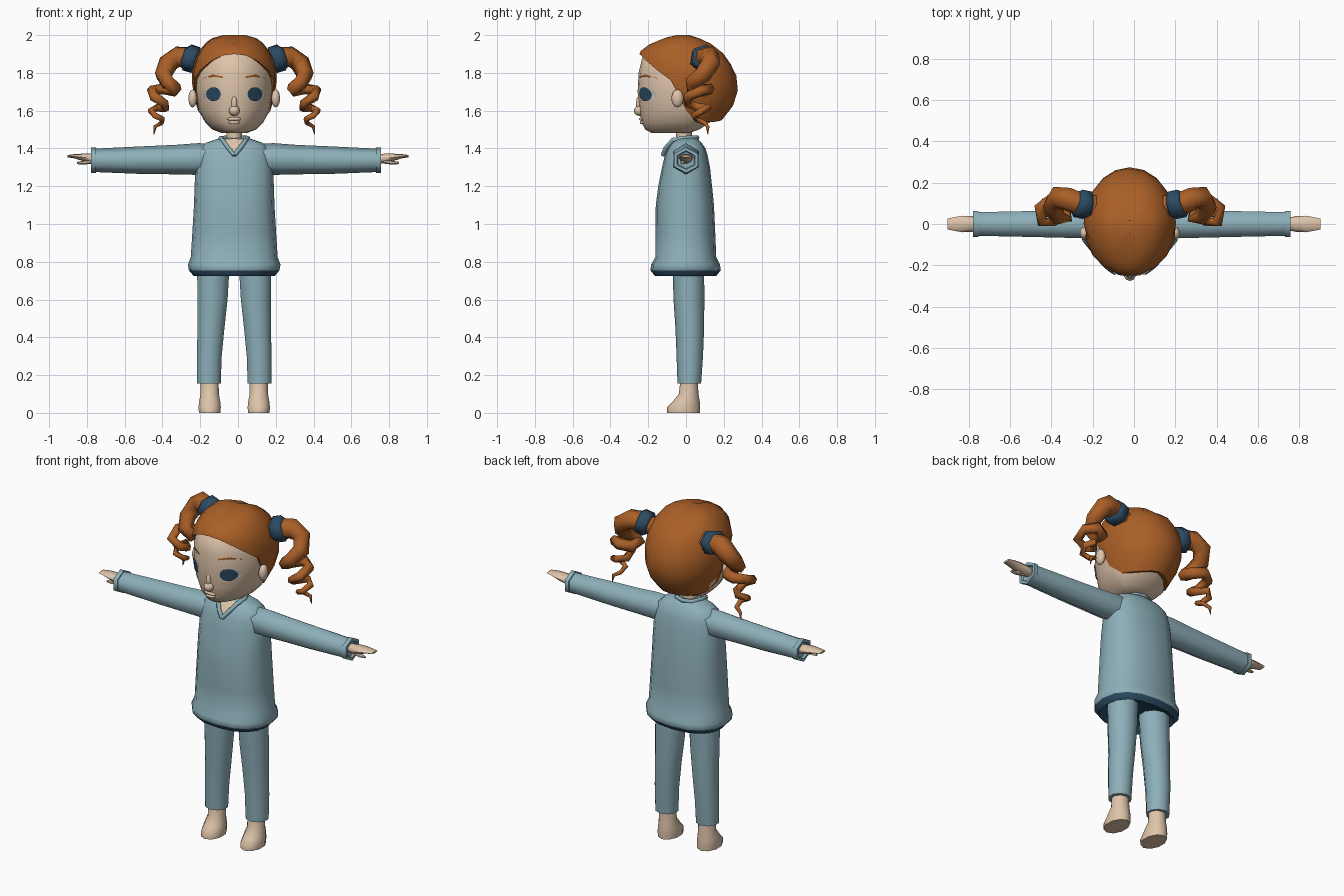
import bpy, bmesh, math
from mathutils import Vector

MID = -0.02  # body midline


def material(name, rgb):
    m = bpy.data.materials.new(name)
    m.diffuse_color = (*rgb, 1)
    return m


SKIN = material("skin", (0.73, 0.55, 0.40))
CLOTH = material("pale_blue_cloth", (0.265, 0.43, 0.485))
NAVY = material("navy_trim", (0.025, 0.07, 0.125))
HAIR = material("ginger_hair", (0.40, 0.115, 0.02))
WHITE = material("eye_white", (0.62, 0.60, 0.57))


def build(name, rings, mat, caps=(True, True), mid=MID, angle=65, trim=None):
    """Skin closed rings of points; trim = (height, material) recolours lower faces."""
    bm = bmesh.new()
    rows = [[bm.verts.new((p[0] + mid, p[1], p[2])) for p in r] for r in rings]
    n = len(rows[0])
    for a, b in zip(rows, rows[1:]):
        for i in range(n):
            j = (i + 1) % n
            bm.faces.new((a[i], a[j], b[j], b[i]))
    if caps[0]:
        bm.faces.new(rows[0])
    if caps[1]:
        bm.faces.new(rows[-1])
    bmesh.ops.recalc_face_normals(bm, faces=bm.faces)
    return finish(name, bm, mat, angle, trim)


def finish(name, bm, mat, angle=65, trim=None):
    me = bpy.data.meshes.new(name)
    bm.to_mesh(me)
    bm.free()
    me.materials.append(mat)
    if trim:
        me.materials.append(trim[1])
    for p in me.polygons:
        p.use_smooth = True
        if trim and p.center.z < trim[0]:
            p.material_index = 1
    me.set_sharp_from_angle(angle=math.radians(angle))
    ob = bpy.data.objects.new(name, me)
    bpy.context.collection.objects.link(ob)
    return ob


def sample(prof, z):
    """Interpolate (half width, front depth, back depth) at height z."""
    z = min(max(z, prof[0][0]), prof[-1][0])
    for a, b in zip(prof, prof[1:]):
        if z <= b[0]:
            t = (z - a[0]) / (b[0] - a[0])
            return [u + (v - u) * t for u, v in zip(a[1:], b[1:])]


def surf(prof, th, z, e=2.0):
    hw, yf, yb = sample(prof, z)
    s, c = math.sin(th), math.cos(th)
    x = hw * math.copysign(abs(s) ** (2 / e), s)
    y = -math.copysign(abs(c) ** (2 / e), c) * (yf if c > 0 else yb)
    return (x, y, z)


def angles(n):
    return [2 * math.pi * i / n for i in range(n)]


def plate(name, outline, prof, mat, off, e=2.0):
    """Thin plate following the front of a lofted body."""
    bm = bmesh.new()

    def vert(x, z):
        hw, yf, _ = sample(prof, z)
        y = -yf * max(0, 1 - (abs(x) / hw) ** e) ** (1 / e)
        return bm.verts.new((x + MID, y - off, z))
    vs = [vert(x, z) for x, z in outline]
    n = len(vs)
    c = vert(sum(p[0] for p in outline) / n, sum(p[1] for p in outline) / n)
    for i in range(n):
        bm.faces.new((c, vs[i], vs[(i + 1) % n]))
    bmesh.ops.recalc_face_normals(bm, faces=bm.faces)
    if sum(f.normal.y for f in bm.faces) > 0:
        bmesh.ops.reverse_faces(bm, faces=bm.faces)
    return finish(name, bm, mat)


def tube(name, pts, radii, mat, sides=6, closed_ends=(True, True)):
    pts = [Vector(p) for p in pts]
    up, rings = Vector((0, 0.2, 1)), []
    for i, p in enumerate(pts):
        t = (pts[min(i + 1, len(pts) - 1)] - pts[max(i - 1, 0)]).normalized()
        up = (up - t * up.dot(t)).normalized()
        w = t.cross(up)
        rings.append([p + (up * math.cos(a) + w * math.sin(a)) * radii[i] for a in angles(sides)])
    return build(name, rings, mat, closed_ends)


def ball(name, loc, scale, mat):
    bm = bmesh.new()
    bmesh.ops.create_uvsphere(bm, u_segments=10, v_segments=7, radius=1)
    for v in bm.verts:
        v.co = Vector((v.co.x * scale[0] + loc[0] + MID, v.co.y * scale[1] + loc[1], v.co.z * scale[2] + loc[2]))
    return finish(name, bm, mat)


# Tunic with navy hem: (z, half width, front depth, back depth)
TORSO = [(0.725, 0.215, 0.165, 0.16), (0.755, 0.24, 0.188, 0.184), (0.785, 0.245, 0.185, 0.18),
         (0.825, 0.23, 0.162, 0.16), (0.95, 0.222, 0.162, 0.155), (1.1, 0.213, 0.16, 0.148),
         (1.2, 0.21, 0.147, 0.138), (1.3, 0.205, 0.127, 0.127), (1.365, 0.195, 0.112, 0.114),
         (1.40, 0.183, 0.097, 0.103), (1.43, 0.15, 0.075, 0.083), (1.455, 0.075, 0.05, 0.058)]
rings = [[surf(TORSO, a, r[0], 2.4) for a in angles(16)] for r in TORSO]
inner = [(x * 0.9, y * 0.9, 0.755) for x, y, z in rings[0]]
build("tunic", [inner] + rings, CLOTH, trim=(0.765, NAVY))

# Neck, open neckline and collar
build("neck", [[(0.042 * math.sin(a), -0.01 - 0.042 * math.cos(a), z) for a in angles(10)]
               for z in (1.40, 1.53)], SKIN)
plate("neckline_skin", [(0, 1.368), (0.026, 1.40), (0.05, 1.45), (0, 1.452), (-0.05, 1.45), (-0.026, 1.40)],
      TORSO, SKIN, 0.009, 2.4)
half = [(0, -0.122, 1.365), (0.03, -0.108, 1.40), (0.062, -0.07, 1.445), (0.072, -0.01, 1.455), (0.05, 0.045, 1.457)]
path = half + [(0, 0.06, 1.457)] + [(-x, y, z) for x, y, z in reversed(half)]
tube("collar", path, [0.012] * len(path), CLOTH)

# Head
HEAD = [(1.483, 0.07, 0.185, 0.02), (1.50, 0.115, 0.215, 0.07), (1.54, 0.155, 0.236, 0.13),
        (1.60, 0.188, 0.246, 0.185), (1.70, 0.205, 0.256, 0.22), (1.80, 0.206, 0.251, 0.22),
        (1.88, 0.183, 0.232, 0.19), (1.95, 0.12, 0.14, 0.10)]
build("head", [[surf(HEAD, a, r[0]) for a in angles(24)] for r in HEAD], SKIN)
ball("nose", (0, -0.246, 1.60), (0.03, 0.03, 0.028), SKIN)
ball("nose_bridge", (0, -0.246, 1.635), (0.016, 0.019, 0.045), SKIN)
ball("upper_lip", (0, -0.235, 1.556), (0.04, 0.013, 0.01), SKIN)
ball("lower_lip", (0, -0.232, 1.538), (0.032, 0.013, 0.01), SKIN)

# Hair cap: lower edge follows the hairline from forehead to nape
HAIRP = [(1.53, 0.15, 0.10, 0.17), (1.60, 0.192, 0.2, 0.24), (1.70, 0.22, 0.25, 0.275),
         (1.80, 0.226, 0.262, 0.265), (1.88, 0.205, 0.256, 0.225), (1.92, 0.183, 0.237, 0.19),
         (1.96, 0.15, 0.18, 0.13), (1.985, 0.115, 0.12, 0.07), (2.0, 0.06, 0.05, 0.02)]
EDGE = [1.90, 1.892, 1.862, 1.815, 1.76, 1.60, 1.545, 1.54, 1.54, 1.545, 1.55]
N = 20
edge = [EDGE[min(i, N - i)] for i in range(N)]
rings = []
for t in (0, 0.17, 0.35, 0.52, 0.68, 0.8, 0.9, 0.96, 1):
    rings.append([surf(HAIRP, a, zb + (2.0 - zb) * t) for a, zb in zip(angles(N), edge)])
for r in rings[4:]:  # shallow centre parting
    for i in (0, N // 2):
        x, y, z = r[i]
        r[i] = (x, y, z - 0.01)
rim = [(x * 0.88, y * 0.88, z + 0.005) for x, y, z in rings[0]]
build("hair_cap", [rim] + rings, HAIR, caps=(False, True), angle=50)

# Pigtail spiral: (x, y, z, radius)
CURL = [(0.17, 0.085, 1.86, 0.055), (0.24, 0.095, 1.88, 0.058), (0.30, 0.12, 1.885, 0.058),
        (0.35, 0.13, 1.85, 0.054), (0.375, 0.09, 1.79, 0.047), (0.35, 0.03, 1.745, 0.04),
        (0.31, 0.03, 1.715, 0.035), (0.32, 0.09, 1.705, 0.033), (0.38, 0.12, 1.715, 0.031),
        (0.435, 0.08, 1.705, 0.029), (0.425, 0.01, 1.675, 0.027), (0.37, 0.01, 1.64, 0.025),
        (0.365, 0.07, 1.615, 0.023), (0.405, 0.115, 1.615, 0.021), (0.44, 0.085, 1.60, 0.019),
        (0.42, 0.04, 1.575, 0.017), (0.38, 0.055, 1.555, 0.015), (0.385, 0.1, 1.535, 0.013),
        (0.42, 0.115, 1.515, 0.010), (0.425, 0.115, 1.475, 0.002)]

# Sleeve and hand along x: (x, centre y, half y, centre z, half z)
SLEEVE = [(0.13, 0, 0.08, 1.345, 0.08), (0.20, 0, 0.08, 1.344, 0.084), (0.32, 0, 0.077, 1.341, 0.078),
          (0.50, 0, 0.072, 1.338, 0.073), (0.745, 0, 0.066, 1.337, 0.062)]
CUFF = [(0.742, 0, 0.06, 1.338, 0.058), (0.742, 0, 0.073, 1.338, 0.068), (0.768, 0, 0.073, 1.338, 0.068),
        (0.768, 0, 0.055, 1.338, 0.05), (0.755, 0, 0.05, 1.338, 0.045)]
HAND = [(0.745, 0, 0.03, 1.345, 0.025), (0.785, 0, 0.038, 1.348, 0.025), (0.83, 0, 0.04, 1.354, 0.018),
        (0.87, 0, 0.033, 1.359, 0.011), (0.903, 0, 0.026, 1.359, 0.006)]
THUMB = [(0.77, -0.012, 0.018, 1.334, 0.014), (0.82, -0.018, 0.014, 1.324, 0.01), (0.853, -0.018, 0.008, 1.323, 0.006)]
# Leg and foot along z: (z, centre x, half x, front y, back y)
LEG = [(0.155, 0.134, 0.066, -0.045, 0.08), (0.30, 0.132, 0.069, -0.05, 0.09), (0.45, 0.123, 0.075, -0.056, 0.096),
       (0.60, 0.115, 0.084, -0.066, 0.097), (0.80, 0.11, 0.091, -0.072, 0.096)]
FOOT = [(0, 0.13, 0.06, -0.10, 0.074), (0.03, 0.13, 0.062, -0.10, 0.075), (0.06, 0.13, 0.059, -0.07, 0.073),
        (0.10, 0.13, 0.051, -0.038, 0.066), (0.17, 0.13, 0.05, -0.03, 0.062)]


def limb_x(name, rows, s, mat, n, mid):
    build(name, [[(s * x, cy + hy * math.sin(a), cz + hz * math.cos(a)) for a in angles(n)]
                 for x, cy, hy, cz, hz in rows], mat, mid=mid)


def limb_z(name, rows, s, mat, n=10):
    build(name, [[(s * (cx + hx * math.sin(a)), (f + b) / 2 - (b - f) / 2 * math.cos(a), z) for a in angles(n)]
                 for z, cx, hx, f, b in rows], mat)


def ellipse(cx, cz, rx, rz):
    return [(cx + rx * math.cos(a), cz + rz * math.sin(a)) for a in angles(14)]


# Paired parts
for side, s in (("left", 1), ("right", -1)):
    limb_x(side + "_sleeve", SLEEVE, s, CLOTH, 6, -0.011)
    limb_x(side + "_cuff", CUFF, s, CLOTH, 6, -0.011)
    limb_x(side + "_hand", HAND, s, SKIN, 8, 0)
    limb_x(side + "_thumb", THUMB, s, SKIN, 6, 0)
    limb_z(side + "_trouser_leg", LEG, s, CLOTH)
    limb_z(side + "_foot", FOOT, s, SKIN)
    ball(side + "_ear", (s * 0.22, -0.045, 1.665), (0.024, 0.032, 0.048), SKIN)
    plate(side + "_eye_white", ellipse(s * 0.113, 1.687, 0.049, 0.036), HEAD, WHITE, 0.004)
    plate(side + "_iris", ellipse(s * 0.11, 1.687, 0.039, 0.037), HEAD, NAVY, 0.008)
    plate(side + "_eyebrow", [(s * x, z) for x, z in ((0.06, 1.772), (0.11, 1.782), (0.172, 1.770),
                              (0.115, 1.792), (0.06, 1.781))], HEAD, HAIR, 0.006)
    tube(side + "_pigtail", [(s * x, y, z) for x, y, z, r in CURL], [c[3] for c in CURL], HAIR)
    band = [(0.195, 0.088, 1.865), (0.205, 0.09, 1.868), (0.25, 0.10, 1.882), (0.26, 0.103, 1.885)]
    tube(side + "_hair_band", [(s * x, y, z) for x, y, z in band], [0.062, 0.073, 0.073, 0.06], NAVY)
